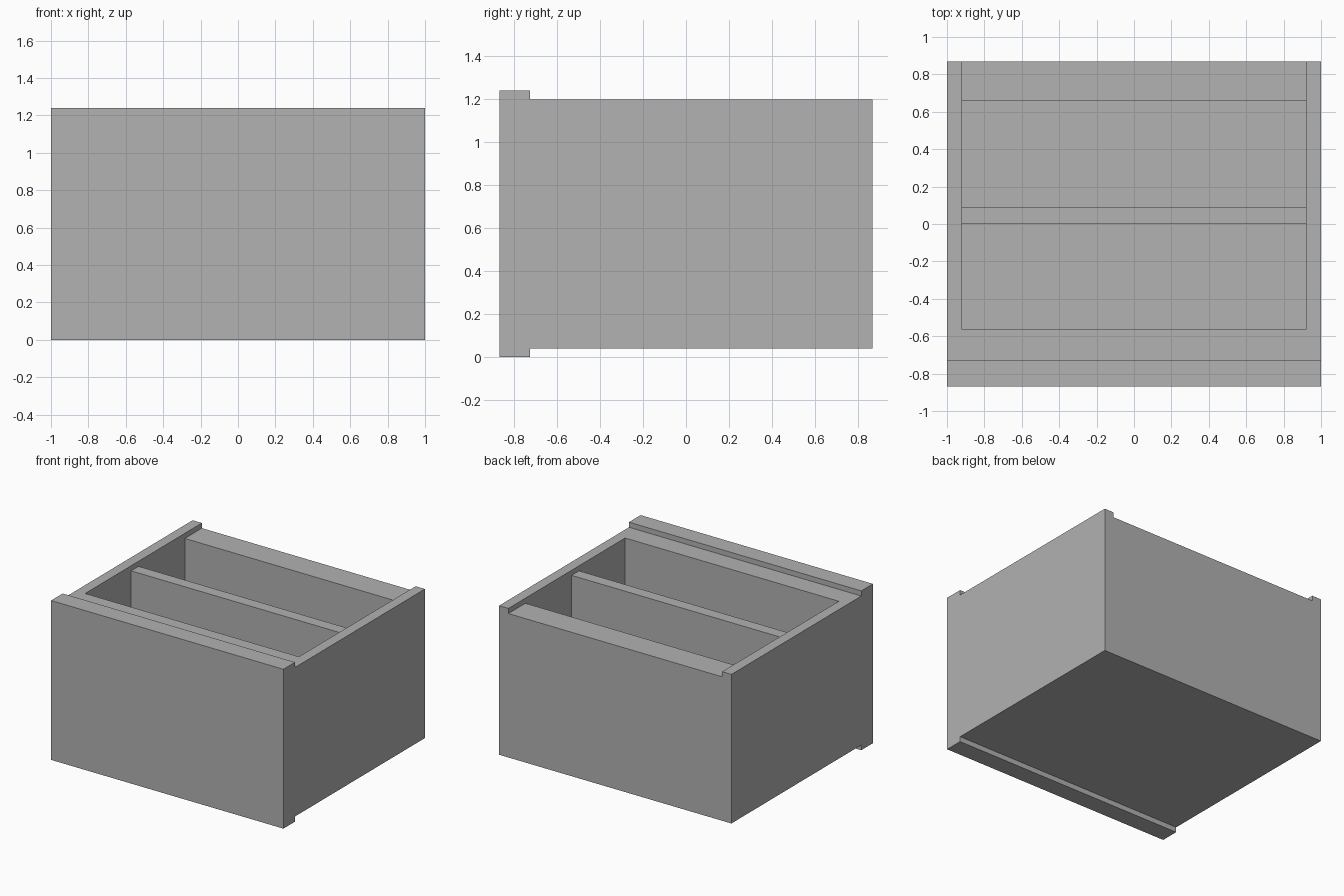
import bpy
import bmesh
from mathutils import Vector

cube = bpy.data.objects.get("Cube")
if cube:
    bpy.data.objects.remove(cube, do_unlink=True)

# Single grey finish
GREY = (0.445, 0.445, 0.445, 1.0)
grey = bpy.data.materials.new("plain_grey")
grey.use_nodes = True
grey.diffuse_color = GREY
grey.node_tree.nodes["Principled BSDF"].inputs["Base Color"].default_value = GREY


def board(name, x, y, z):
    """Make a flat board spanning the given x, y and z ranges."""
    low, high = (Vector(c) for c in zip(x, y, z))
    mesh = bpy.data.meshes.new(name)
    bm = bmesh.new()
    bmesh.ops.create_cube(bm, size=1)
    for v in bm.verts:
        v.co = (low + high) / 2 + v.co * (high - low)
    bm.to_mesh(mesh)
    bm.free()
    mesh.materials.append(grey)
    obj = bpy.data.objects.new(name, mesh)
    bpy.context.collection.objects.link(obj)
    return obj


# Main levels
OUTER, INNER = 1.0, 0.92
FRONT, BACK = -0.87, 0.87
PANEL_BACK = -0.727
BASE, FLOOR_TOP, RIM, LOW_RIM, TOP = 0.04, 0.12, 1.2, 1.16, 1.24
inside = (-INNER, INNER)

# Front panel, overhanging the box above and below
board("front_panel", (-OUTER, OUTER), (FRONT, PANEL_BACK), (0, TOP))

# Side walls
for name, side in (("left_wall", 1), ("right_wall", -1)):
    board(name, sorted((side * INNER, side * OUTER)), (PANEL_BACK, BACK), (BASE, RIM))

# Cross boards and floor between the walls
board("inner_front", inside, (PANEL_BACK, -0.565), (BASE, RIM))
board("divider", inside, (0, 0.092), (FLOOR_TOP, LOW_RIM))
board("back_wall", inside, (0.66, BACK), (BASE, LOW_RIM))
board("floor", inside, (-0.565, 0.66), (BASE, FLOOR_TOP))
